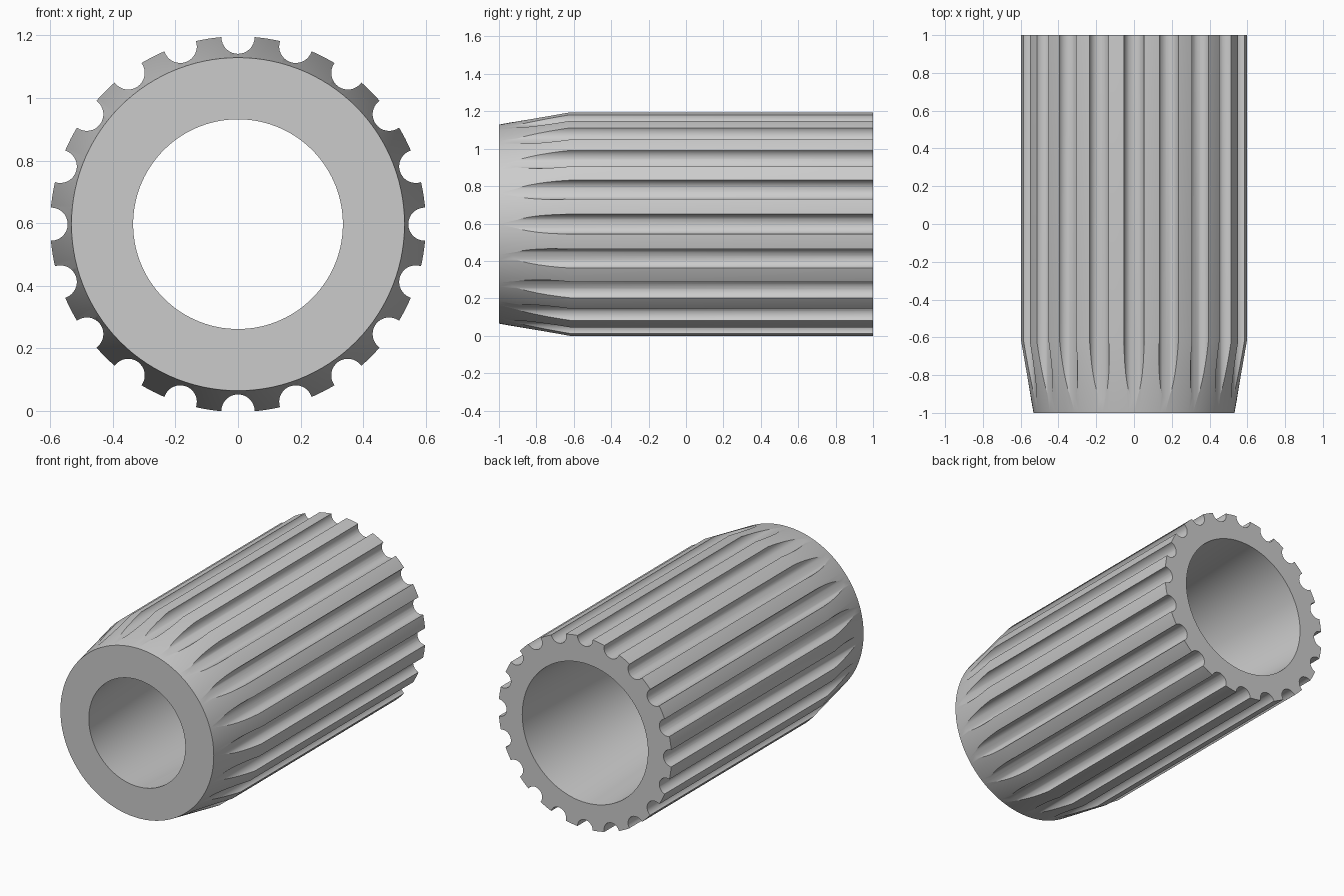
import bpy, bmesh, math
from mathutils import Matrix, Vector

if "Cube" in bpy.data.objects:
    bpy.data.objects.remove(bpy.data.objects["Cube"])

CENTRE_Z = 0.597
FLUTES = 20

grey = bpy.data.materials.new("plain grey")
grey.use_nodes = True
colour = (0.6, 0.6, 0.6, 1)
grey.diffuse_color = colour
grey.node_tree.nodes["Principled BSDF"].inputs["Base Color"].default_value = colour


def make_object(name, bm):
    bmesh.ops.recalc_face_normals(bm, faces=bm.faces)
    mesh = bpy.data.meshes.new(name)
    bm.to_mesh(mesh)
    bm.free()
    obj = bpy.data.objects.new(name, mesh)
    bpy.context.collection.objects.link(obj)
    obj.location.z = CENTRE_Z
    mesh.materials.append(grey)
    return obj


# Sleeve body: closed (radius, y) profile turned about the y axis
profile = [(0.335, -1), (0.532, -1), (0.6, -0.62), (0.6, 1), (0.436, 1)]
steps = 120
bm = bmesh.new()
rings = []
for i in range(steps):
    a = 2 * math.pi * i / steps
    rings.append([bm.verts.new((r * math.sin(a), y, r * math.cos(a))) for r, y in profile])
for i in range(steps):
    here, after = rings[i], rings[(i + 1) % steps]
    for j in range(len(profile)):
        k = (j + 1) % len(profile)
        bm.faces.new((here[j], here[k], after[k], after[j]))
sleeve = make_object("fluted_sleeve", bm)

# Flute cutters: straight rods around the rim
bm = bmesh.new()
for i in range(FLUTES):
    turn = Matrix.Rotation(2 * math.pi * i / FLUTES, 4, "Y")
    place = turn @ Matrix.Translation((0, 0, 0.597)) @ Matrix.Rotation(math.pi / 2, 4, "X")
    bmesh.ops.create_cone(bm, cap_ends=True, segments=32, radius1=0.053,
                          radius2=0.053, depth=2.4, matrix=place)
cutter = make_object("flute_cutter", bm)
cutter.hide_render = True

# Cut the flutes and shade smoothly with crisp edges
cut = sleeve.modifiers.new("flutes", "BOOLEAN")
cut.object = cutter
cut.solver = "EXACT"
bpy.ops.object.select_all(action="DESELECT")
sleeve.select_set(True)
bpy.context.view_layer.objects.active = sleeve
bpy.ops.object.modifier_apply(modifier=cut.name)
bpy.data.objects.remove(cutter)
bpy.ops.object.shade_smooth_by_angle(angle=math.radians(30))
